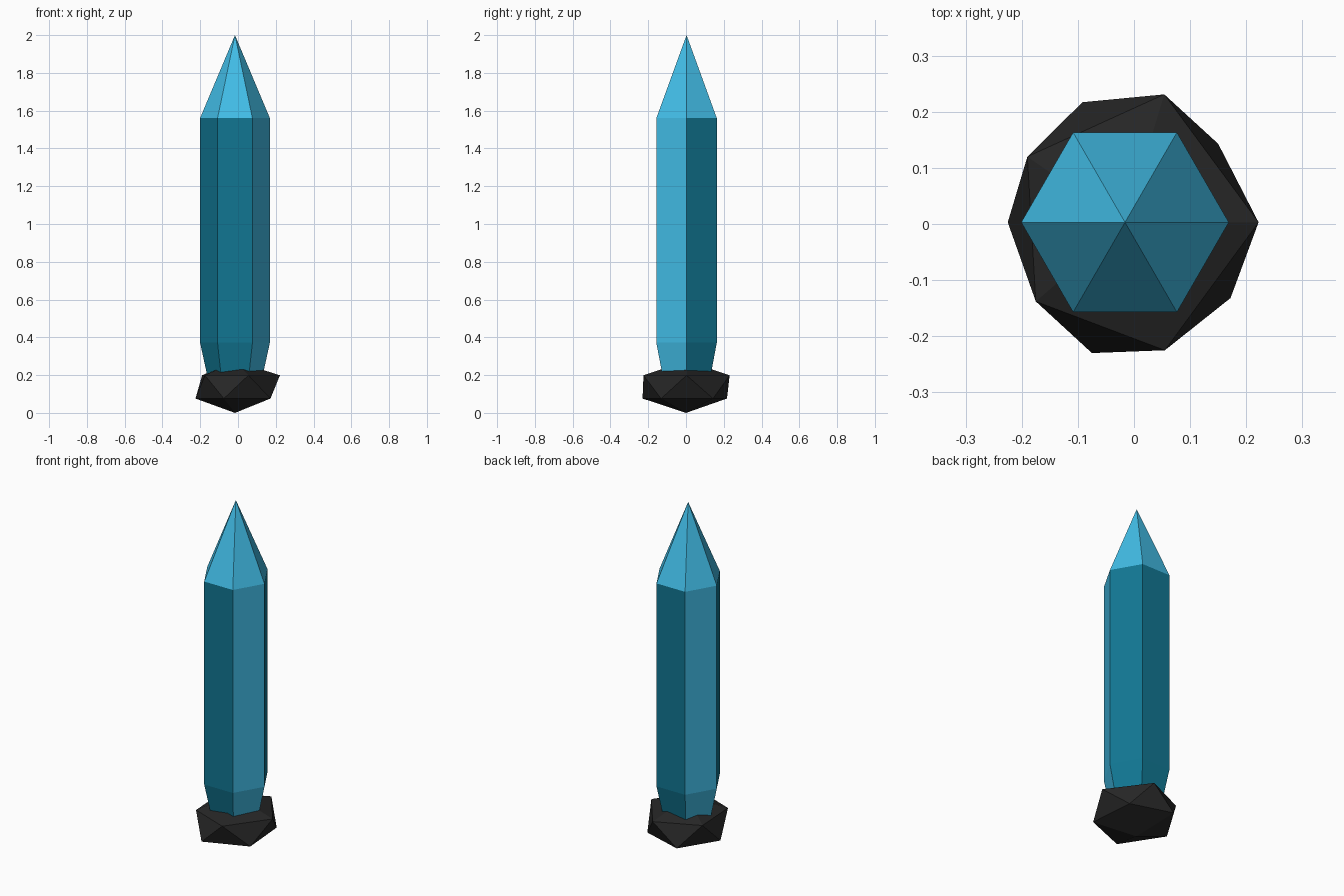
import bpy, bmesh, math
from mathutils import Vector

if "Cube" in bpy.data.objects:
    bpy.data.objects.remove(bpy.data.objects["Cube"])


def material(name, rgb):
    # sRGB 0-255 to linear
    lin = [((c / 255 + 0.055) / 1.055) ** 2.4 if c > 10 else c / 255 / 12.92 for c in rgb]
    m = bpy.data.materials.new(name)
    m.diffuse_color = (*lin, 1)
    m.use_nodes = True
    m.node_tree.nodes["Principled BSDF"].inputs["Base Color"].default_value = m.diffuse_color
    return m


def finish(bm, name, mats):
    bmesh.ops.recalc_face_normals(bm, faces=bm.faces)
    me = bpy.data.meshes.new(name)
    bm.to_mesh(me)
    bm.free()
    for m in mats:
        me.materials.append(m)
    ob = bpy.data.objects.new(name, me)
    bpy.context.collection.objects.link(ob)
    return ob


light_blue = material("light blue", (70, 200, 244))
teal = material("deep teal", (17, 118, 146))
black = material("black stone", (38, 38, 38))

# Crystal: six-sided column, tapered foot and pointed tip
CX, CY = -0.016, 0.003
bm = bmesh.new()
rings = []
for r, z in [(0.13, 0.12), (0.185, 0.373), (0.185, 1.56)]:
    rings.append([bm.verts.new((CX + r * math.cos(i * math.pi / 3),
                                CY + r * math.sin(i * math.pi / 3), z)) for i in range(6)])
tip = bm.verts.new((CX, CY, 2.0))
bm.faces.new(rings[0][::-1]).material_index = 1
for i in range(6):
    j = (i + 1) % 6
    for lo, hi in zip(rings, rings[1:]):
        # two opposite sides are light, the other four deep teal
        bm.faces.new((lo[i], lo[j], hi[j], hi[i])).material_index = 0 if i in (2, 5) else 1
    bm.faces.new((rings[2][i], rings[2][j], tip))
finish(bm, "crystal", [light_blue, teal])

# Base rock: flattened icosahedron with a slightly uneven outline
outline = [(-0.225, 0.003), (-0.19, 0.12), (-0.092, 0.217), (0.054, 0.231), (0.15, 0.143),
           (0.222, 0.003), (0.172, -0.132), (0.055, -0.225), (-0.075, -0.23), (-0.175, -0.138)]
bm = bmesh.new()
bmesh.ops.create_icosphere(bm, subdivisions=1, radius=1)
for v in bm.verts:
    z = 0.1375 + 0.1375 * v.co.z
    if abs(v.co.z) > 0.9:
        v.co = Vector((-0.016, 0.0, z))
    else:
        k = round((math.pi - math.atan2(v.co.y, v.co.x)) / (math.pi / 5)) % 10
        v.co = Vector((*outline[k], z))
finish(bm, "base_rock", [black])
